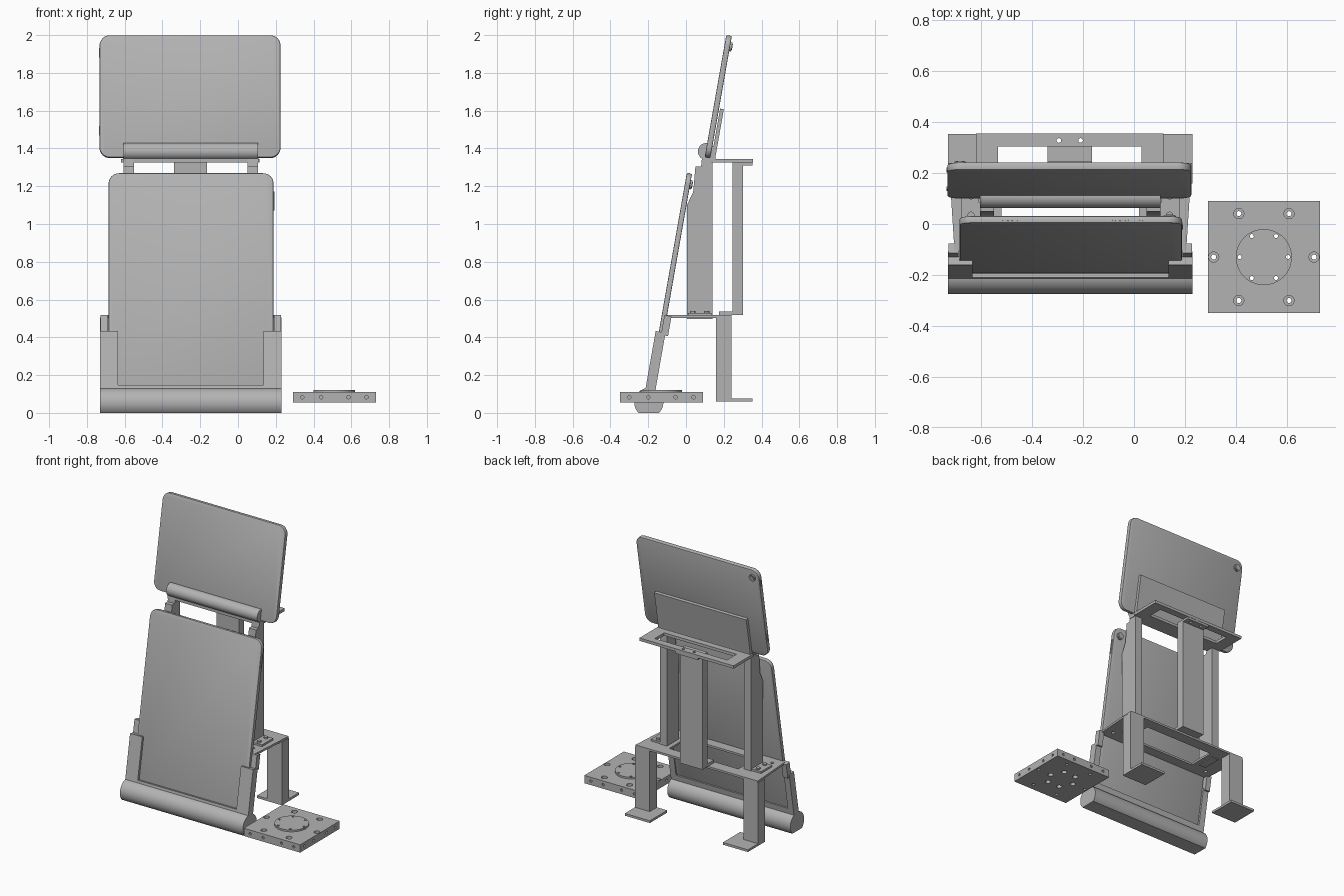
import bpy, bmesh, math
from mathutils import Matrix, Vector

if "Cube" in bpy.data.objects:
    bpy.data.objects.remove(bpy.data.objects["Cube"])

GREY = bpy.data.materials.new("matte_grey")
GREY.use_nodes = True
GREY.diffuse_color = (0.45, 0.45, 0.45, 1)
GREY.node_tree.nodes["Principled BSDF"].inputs["Base Color"].default_value = (0.45, 0.45, 0.45, 1)

LEAN = Matrix.Rotation(math.radians(-10), 4, 'X')
MID = -0.25                       # mirror line of the stand
LEFT, RIGHT = 0.23, -0.73         # outer faces of the stand


def leaning(y, z):
    return Matrix.Translation((0, y, z)) @ LEAN


def finish(name, bm, matrix=None, smooth=False):
    if matrix:
        bm.transform(matrix)
    bmesh.ops.recalc_face_normals(bm, faces=bm.faces)
    mesh = bpy.data.meshes.new(name)
    bm.to_mesh(mesh)
    bm.free()
    mesh.materials.append(GREY)
    ob = bpy.data.objects.new(name, mesh)
    bpy.context.collection.objects.link(ob)
    if smooth:
        activate(ob)
        bpy.ops.object.shade_smooth_by_angle(angle=math.radians(30))
    return ob


def activate(ob):
    bpy.ops.object.select_all(action='DESELECT')
    ob.select_set(True)
    bpy.context.view_layer.objects.active = ob


def add_box(bm, x, y, z):
    size = Matrix.Diagonal((x[1] - x[0], y[1] - y[0], z[1] - z[0], 1))
    centre = Matrix.Translation((sum(x) / 2, sum(y) / 2, sum(z) / 2))
    bmesh.ops.create_cube(bm, size=1, matrix=centre @ size)


def box(name, x, y, z, matrix=None):
    bm = bmesh.new()
    add_box(bm, x, y, z)
    return finish(name, bm, matrix)


def add_rod(bm, centre, radius, depth, axis='Z', sides=24):
    turn = {'X': Matrix.Rotation(math.pi / 2, 4, 'Y'),
            'Y': Matrix.Rotation(math.pi / 2, 4, 'X'), 'Z': Matrix()}[axis]
    bmesh.ops.create_cone(bm, cap_ends=True, segments=sides, radius1=radius, radius2=radius,
                          depth=depth, matrix=Matrix.Translation(centre) @ turn)


def prism(name, points, push, matrix=None, smooth=False):
    bm = bmesh.new()
    face = bm.faces.new([bm.verts.new(p) for p in points])
    ext = bmesh.ops.extrude_face_region(bm, geom=[face])["geom"]
    moved = [v for v in ext if isinstance(v, bmesh.types.BMVert)]
    bmesh.ops.translate(bm, vec=Vector(push), verts=moved)
    return finish(name, bm, matrix, smooth)


def cut(ob, bm):
    cutter = finish("cutter", bm)
    cutter.hide_render = True
    mod = ob.modifiers.new("cut", 'BOOLEAN')
    mod.operation, mod.solver, mod.object = 'DIFFERENCE', 'EXACT', cutter
    activate(ob)
    bpy.ops.object.modifier_apply(modifier=mod.name)
    bpy.data.objects.remove(cutter)


def ring(count, radius, start=0):
    for i in range(count):
        a = start + math.tau * i / count
        yield radius * math.cos(a), radius * math.sin(a)


def mirror_x(x):
    return tuple(sorted(2 * MID - v for v in x))


# Tablets: rounded slabs with a softened rim
def tablet(name, x, height, depth, matrix, r=0.055):
    pts = []
    corners = [(x[1] - r, height - r), (x[0] + r, height - r), (x[0] + r, r), (x[1] - r, r)]
    for q, (cx, cz) in enumerate(corners):
        for i in range(9):
            a = math.pi / 2 * (q + i / 8)
            pts.append((cx + r * math.cos(a), 0, cz + r * math.sin(a)))
    ob = prism(name, pts, (0, depth, 0), matrix)
    mod = ob.modifiers.new("rim", 'BEVEL')
    mod.width, mod.segments, mod.limit_method = 0.005, 2, 'ANGLE'
    activate(ob)
    bpy.ops.object.modifier_apply(modifier=mod.name)
    bpy.ops.object.shade_smooth_by_angle(angle=math.radians(30))


def camera(name, x, z, depth, matrix):
    bm = bmesh.new()
    add_rod(bm, (x, depth + 0.003, z), 0.024, 0.014, 'Y')
    add_rod(bm, (x, depth + 0.006, z), 0.016, 0.014, 'Y')
    finish(name, bm, matrix, True)


low, high = leaning(-0.195, 0.14), leaning(0.099, 1.353)
tablet("lower_tablet", (-0.685, 0.188), 1.147, 0.028, low)
tablet("upper_tablet", (-0.733, 0.225), 0.657, 0.03, high)
camera("lower_camera", 0.14, 1.09, 0.028, low)
camera("upper_camera", -0.683, 0.6, 0.03, high)

# Speaker dots and side buttons
bm = bmesh.new()
for start in (-0.55, -0.09):
    for i in range(8):
        add_rod(bm, (start + i * 0.018, 0.014, 1.147), 0.006, 0.003, sides=10)
finish("speaker_dots", bm, low)
box("lower_buttons", (0.186, 0.192), (0.009, 0.019), (0.95, 1.05), low)
for z in (0.12, 0.54):
    box("upper_button", (-0.737, -0.73), (0.01, 0.02), (z, z + 0.05), high)

# Lower cradle: rounded foot with a flat base, lips and side arms
arc = [(RIGHT, -0.197 + 0.077 * math.cos(a), 0.055 + 0.077 * math.sin(a))
       for a in [math.radians(-45.6 + 271.2 * i / 40) for i in range(41)]]
prism("cradle_foot", arc, (LEFT - RIGHT, 0, 0), smooth=True)
box("cradle_floor", (RIGHT, LEFT), (-0.017, 0.036), (-0.05, 0.005), low)
box("cradle_back_lip", (RIGHT, LEFT), (0.028, 0.036), (-0.02, 0.03), low)
for side, flip in (("left", mirror_x), ("right", tuple)):
    box(side + "_cradle_arm", flip((RIGHT, -0.686)), (-0.017, 0.036), (-0.04, 0.295), low)
    box(side + "_cradle_lip", flip((RIGHT, -0.635)), (-0.017, 0.0), (-0.04, 0.295), low)
    tab = box(side + "_cradle_tab", flip((RIGHT + 0.002, -0.69)), (0.014, 0.052), (0.28, 0.386), low)

    # Legs with feet pointing backwards
    box(side + "_leg", flip((RIGHT, -0.615)), (0.16, 0.24), (0.06, 0.504))
    box(side + "_leg_foot", flip((RIGHT, -0.535)), (0.16, 0.353), (0.06, 0.076))

    # Uprights with bolted base flanges
    x = flip((-0.605, -0.55))
    profile = [(0.005, 0.497), (0.14, 0.497), (0.14, 1.34), (0.085, 1.355), (0.08, 1.305),
               (0.05, 1.305), (0.038, 1.17), (0.005, 1.1)]
    prism(side + "_upright", [(x[0], y, z) for y, z in profile], (x[1] - x[0], 0, 0))
    fx = flip((-0.68, -0.6))
    box(side + "_upright_flange", fx, (0.01, 0.135), (0.517, 0.53))
    bm = bmesh.new()
    for y in (0.035, 0.11):
        add_rod(bm, (sum(fx) / 2 , y, 0.533), 0.014, 0.014, sides=12)
    finish(side + "_flange_bolts", bm, smooth=True)

# Middle shelf: tapered plate with an opening
shelf = prism("middle_shelf", [(-0.705, -0.105, 0.503), (0.205, -0.105, 0.503),
                               (0.227, 0.24, 0.503), (-0.727, 0.24, 0.503)], (0, 0, 0.014))
bm = bmesh.new()
add_box(bm, (-0.52, 0.02), (-0.03, 0.16), (0.45, 0.55))
for x in (-0.645, 0.145):
    add_rod(bm, (x, -0.04, 0.51), 0.012, 0.1)
cut(shelf, bm)

# Rear column with flanges at both ends
column = (-0.34, -0.165)
box("rear_column", column, (0.245, 0.302), (0.517, 1.325))
box("column_base_flange", column, (0.175, 0.3), (0.517, 0.538))
box("column_top_flange", column, (0.245, 0.353), (1.31, 1.325))

# Top shelf: slotted plate with two bolt holes
top = box("top_shelf", (-0.62, 0.115), (0.135, 0.355), (1.325, 1.345))
bm = bmesh.new()
add_box(bm, (-0.535, 0.03), (0.2, 0.305), (1.322, 1.4))
cut(top, bm)
for part in (top, bpy.data.objects["column_top_flange"]):
    bm = bmesh.new()
    for x in (-0.295, -0.21):
        add_rod(bm, (x, 0.328, 1.325), 0.009, 0.2)
    cut(part, bm)

# Upper cradle: round bar and leaning back plate
bm = bmesh.new()
add_rod(bm, (MID, 0.108, 1.384), 0.045, 0.71, 'X', 40)
finish("upper_cradle_bar", bm, smooth=True)
box("upper_back_plate", (-0.61, 0.108), (0, 0.02), (0, 0.28), leaning(0.132, 1.335))
box("upper_cradle_base", (-0.61, 0.108), (0.085, 0.155), (1.325, 1.35))

# Separate square base: plate with counterbores, side holes and a raised disc
px, py = 0.51, -0.13
plate = box("base_plate", (px - 0.22, px + 0.22), (py - 0.22, py + 0.22), (0.055, 0.11))
bm = bmesh.new()
add_rod(bm, (px, py, 0.115), 0.11, 0.014, sides=48)
disc = finish("base_disc", bm, smooth=True)
bm = bmesh.new()
for x, y in ring(6, 0.197):
    add_rod(bm, (px + x, py + y, 0.11), 0.02, 0.04)
for s in (-1, 1):
    for d in (-0.17, -0.07, 0.075, 0.17):
        add_rod(bm, (px + d, py + s * 0.22, 0.083), 0.009, 0.02, 'Y', 16)
        add_rod(bm, (px + s * 0.22, py + d, 0.083), 0.009, 0.02, 'X', 16)
for x, y in ring(6, 0.095):
    add_rod(bm, (px + x, py + y, 0.06), 0.018, 0.06)
cut(plate, bm)
for part in (plate, disc):
    bm = bmesh.new()
    for radius, hole in ((0.197, 0.01), (0.095, 0.008)):
        for x, y in ring(6, radius):
            add_rod(bm, (px + x, py + y, 0.09), hole, 0.2, sides=16)
    cut(part, bm)
